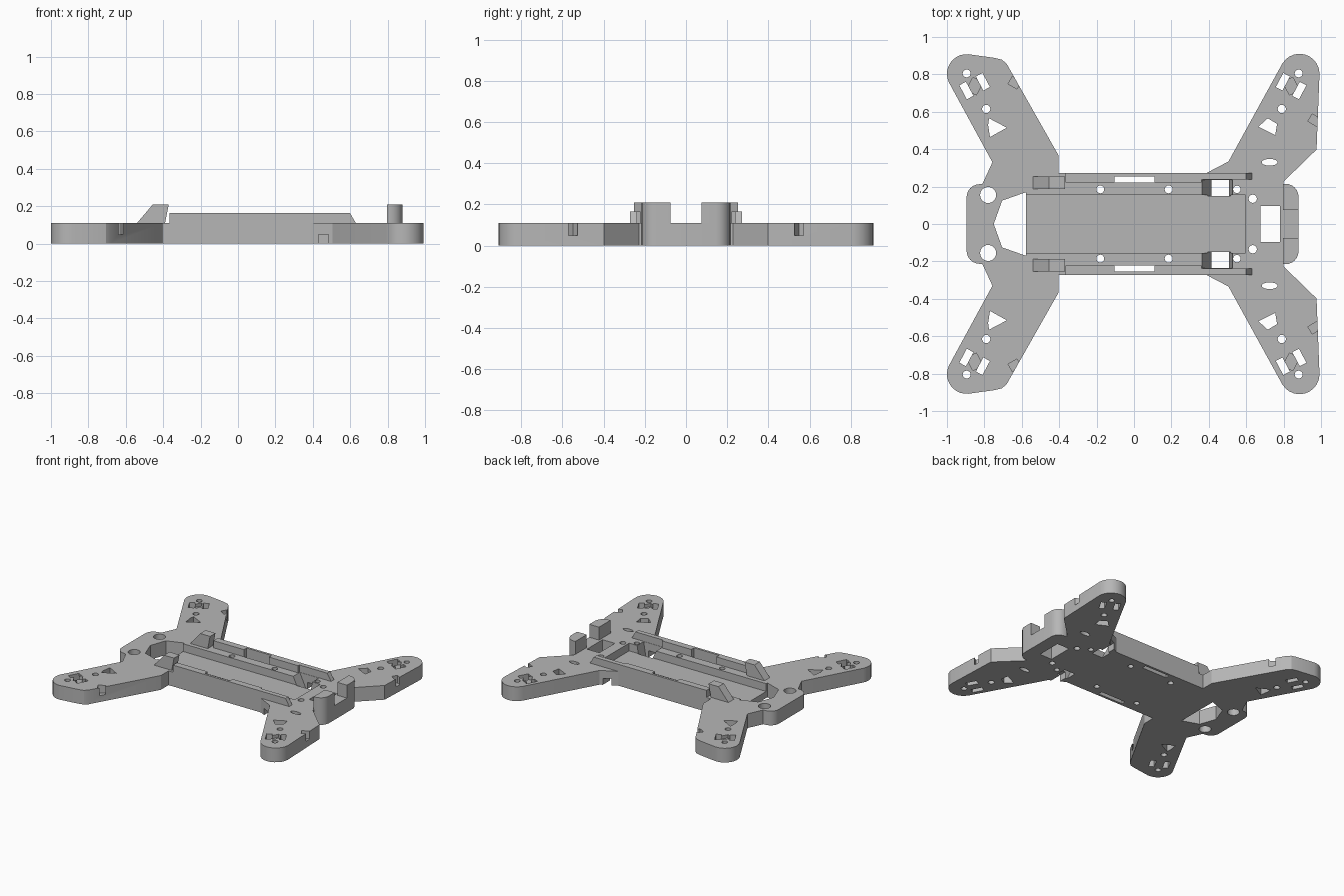
import bpy, bmesh, math
from mathutils import Vector

if "Cube" in bpy.data.objects:
    bpy.data.objects.remove(bpy.data.objects["Cube"])

grey = bpy.data.materials.new("matte grey")
grey.diffuse_color = (0.47, 0.47, 0.47, 1)
grey.use_nodes = True
grey.node_tree.nodes["Principled BSDF"].inputs["Base Color"].default_value = grey.diffuse_color
TOP, FLOOR = 0.11, 0.05


def prism(bm, low, high, z0, z1):
    """Closed solid between two outlines with the same point count."""
    a = [bm.verts.new((x, y, z0)) for x, y in low]
    b = [bm.verts.new((x, y, z1)) for x, y in high]
    n = len(a)
    bm.faces.new(a[::-1])
    bm.faces.new(b)
    for i in range(n):
        j = (i + 1) % n
        bm.faces.new((a[i], a[j], b[j], b[i]))


def finish(name, bm):
    bmesh.ops.recalc_face_normals(bm, faces=bm.faces)
    me = bpy.data.meshes.new(name)
    bm.to_mesh(me)
    bm.free()
    ob = bpy.data.objects.new(name, me)
    bpy.context.collection.objects.link(ob)
    me.materials.append(grey)
    return ob


def arc(cx, cy, r, a0, a1, n=10):
    return [(cx + r * math.cos(math.radians(a0 + (a1 - a0) * i / n)),
             cy + r * math.sin(math.radians(a0 + (a1 - a0) * i / n))) for i in range(n + 1)]


def ellipse(cx, cy, rx, ry, n=20):
    return [(cx + rx * math.cos(math.tau * i / n), cy + ry * math.sin(math.tau * i / n)) for i in range(n)]


def rect(x0, x1, y0, y1):
    return [(x0, y0), (x1, y0), (x1, y1), (x0, y1)]


def turned(cx, cy, w, h, deg):
    """Rotated rectangle."""
    c, s = math.cos(math.radians(deg)), math.sin(math.radians(deg))
    return [(cx + u * c - v * s, cy + u * s + v * c)
            for u, v in rect(-w / 2, w / 2, -h / 2, h / 2)]


def flip(pts):
    return [(x, -y) for x, y in pts]


def both(bm, low, z0, z1, high=None):
    """Prism on both sides of the centre line."""
    high = high or low
    prism(bm, low, high, z0, z1)
    prism(bm, flip(low), flip(high), z0, z1)


def cut(target, name, bm):
    cutter = finish(name, bm)
    cutter.hide_render = True
    m = target.modifiers.new(name, 'BOOLEAN')
    m.operation, m.solver, m.object = 'DIFFERENCE', 'EXACT', cutter
    m.use_self = True
    bpy.context.view_layer.update()
    me = bpy.data.meshes.new_from_object(target.evaluated_get(bpy.context.evaluated_depsgraph_get()))
    target.modifiers.clear()
    target.data = me
    bpy.data.objects.remove(cutter)


# Flat frame with four arms: half outline mirrored across y
half = (arc(-0.825, 0.143, 0.07, 180, 90, 6) + [(-0.81, 0.215), (-0.757, 0.33)]
        + arc(-0.895, 0.803, 0.105, 207, 85)
        + [(-0.745, 0.888), (-0.705, 0.878), (-0.68, 0.855), (-0.403, 0.366), (-0.403, 0.273),
           (0.388, 0.273), (0.505, 0.334)]
        + arc(0.885, 0.803, 0.107, 150, 2)
        + [(0.976, 0.398), (0.80, 0.227), (0.80, 0.215)]
        + arc(0.81, 0.145, 0.07, 90, 0, 6))
bm = bmesh.new()
outline = half + flip(half)[::-1]
prism(bm, outline, outline, 0, TOP)
frame = finish("frame", bm)

# Sunken battery tray
bm = bmesh.new()
tray = rect(-0.58, 0.595, -0.155, 0.155)
prism(bm, tray, tray, FLOOR, 0.3)
cut(frame, "tray_cutter", bm)

# Openings on the centre line
bm = bmesh.new()
nose = [(-0.578, 0.17), (-0.705, 0.125), (-0.75, 0), (-0.705, -0.125), (-0.578, -0.17)]
for pts in (nose, rect(0.675, 0.78, -0.095, 0.095)):
    prism(bm, pts, pts, -0.1, 0.3)
# Round screw holes
for x, y, r in ((-0.78, 0.155, 0.043), (-0.18, 0.185, 0.021), (0.185, 0.185, 0.021),
                (0.55, 0.185, 0.02), (0.635, 0.135, 0.022), (0.88, 0.805, 0.021),
                (0.79, 0.615, 0.022), (-0.895, 0.805, 0.021), (-0.79, 0.615, 0.022)):
    both(bm, ellipse(x, y, r, r), -0.1, 0.3)
both(bm, ellipse(0.725, 0.33, 0.042, 0.018), -0.1, 0.3)
# Angular arm cut-outs
both(bm, [(-0.775, 0.565), (-0.68, 0.515), (-0.77, 0.465), (-0.78, 0.53)], -0.1, 0.3)
both(bm, [(0.665, 0.52), (0.715, 0.565), (0.765, 0.535), (0.755, 0.475)], -0.1, 0.3)
# Motor windows, a pair split by a bar
for s, cx, cy in ((-1, -0.852, 0.737), (1, 0.84, 0.737)):
    d = math.radians(-28 * s)
    for k in (-1, 1):
        c, t = cx + k * 0.05 * math.cos(d + math.pi), cy + k * 0.05 * math.sin(d + math.pi)
        both(bm, turned(c, t, 0.04, 0.085, math.degrees(d)), -0.1, 0.3)
# Strap slots
both(bm, rect(-0.105, 0.11, 0.222, 0.255), -0.1, 0.3)
cut(frame, "hole_cutter", bm)

# Cable notches on the arm edges and recesses around the motor windows
bm = bmesh.new()
both(bm, turned(-0.638, 0.755, 0.055, 0.045, -30), FLOOR, 0.3)
both(bm, turned(0.965, 0.555, 0.055, 0.045, -30), FLOOR, 0.3)
both(bm, turned(-0.852, 0.737, 0.06, 0.075, -28), 0.085, 0.3)
both(bm, turned(0.84, 0.737, 0.06, 0.075, 28), 0.085, 0.3)
# Slanted wire slots through the tray edge
both(bm, rect(0.425, 0.505, 0.15, 0.235), -0.02, 0.13, rect(0.355, 0.53, 0.15, 0.235))
cut(frame, "notch_cutter", bm)
# Low side outlet of each wire slot
bm = bmesh.new()
both(bm, rect(0.43, 0.485, 0.225, 0.36), -0.02, 0.05)
cut(frame, "outlet_cutter", bm)


def side_part(name, profile, y0, y1):
    """Extrude an x-z profile between two y values, on both sides."""
    bm = bmesh.new()
    for s in (-1, 1):
        a = [bm.verts.new((x, s * y0, z)) for x, z in profile]
        b = [bm.verts.new((x, s * y1, z)) for x, z in profile]
        bm.faces.new(a)
        bm.faces.new(b[::-1])
        for i in range(len(a)):
            j = (i + 1) % len(a)
            bm.faces.new((a[i], b[i], b[j], a[j]))
    return finish(name, bm)


# Side rails with a sloped front end, slotted for straps
rails = side_part("side_rails", [(-0.365, TOP), (0.36, TOP), (0.36, 0.165), (-0.365, 0.165)], 0.222, 0.273)
bm = bmesh.new()
both(bm, rect(-0.105, 0.11, 0.2, 0.255), 0, 0.3)
cut(rails, "rail_slot_cutter", bm)
side_part("rail_ends", [(0.36, TOP), (0.63, TOP), (0.598, 0.165), (0.36, 0.165)], 0.237, 0.273)
# Slanted rear horns
side_part("rear_horns", [(-0.54, TOP), (-0.39, TOP), (-0.37, 0.21), (-0.455, 0.21)], 0.187, 0.253)

# Front upright blocks with rounded outer corners
bm = bmesh.new()
both(bm, [(0.797, 0.075), (0.88, 0.075)] + arc(0.81, 0.145, 0.07, 0, 90, 6) + [(0.797, 0.215)], TOP, 0.21)
finish("front_blocks", bm)

# Smooth only the rounded walls
for ob in bpy.context.scene.objects:
    bpy.ops.object.select_all(action='DESELECT')
    ob.select_set(True)
    bpy.context.view_layer.objects.active = ob
    bpy.ops.object.shade_smooth_by_angle(angle=math.radians(25))
